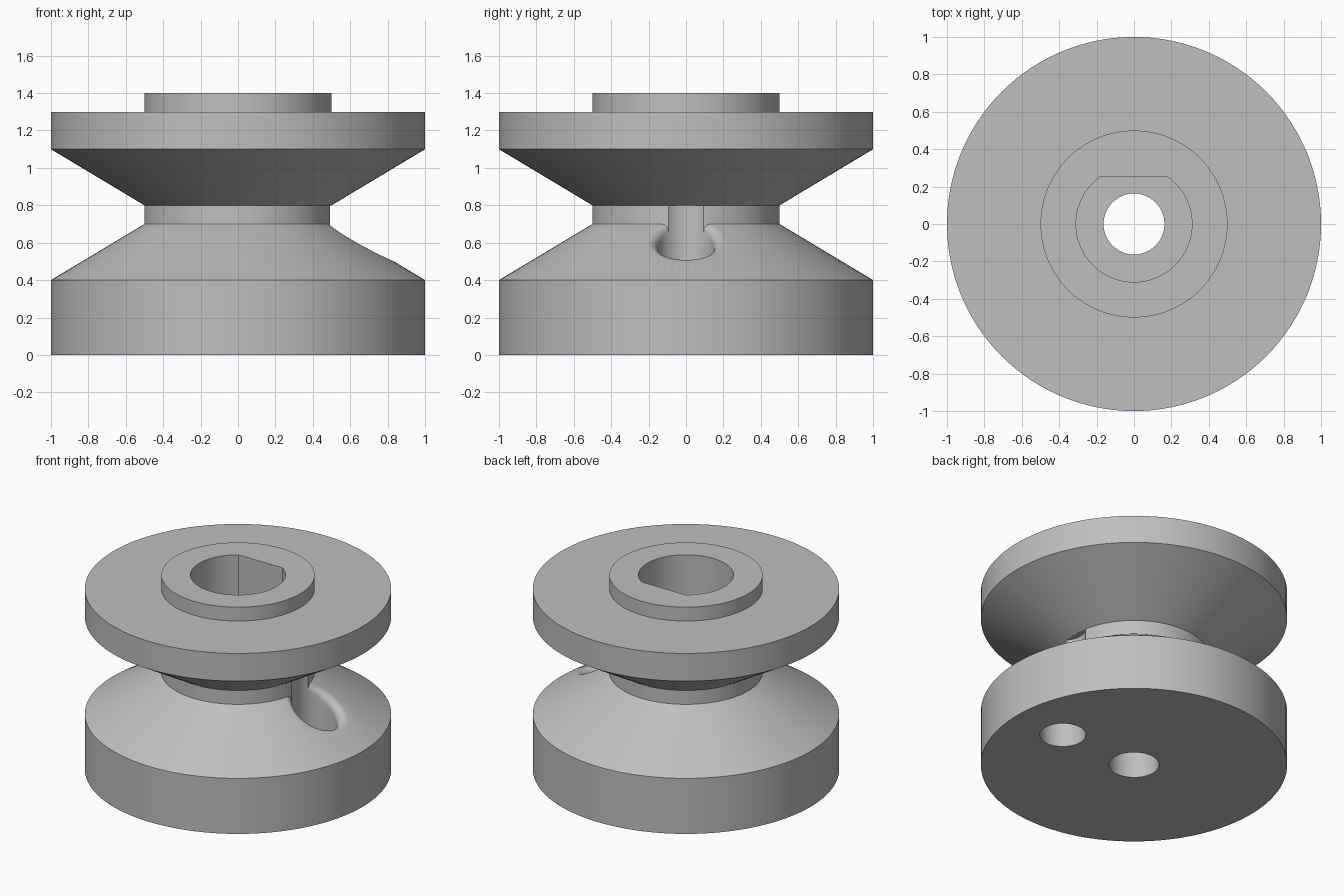
import bpy, bmesh, math
from mathutils import Vector

if "Cube" in bpy.data.objects:
    bpy.data.objects.remove(bpy.data.objects["Cube"])

SEG = 128
HOLE_X, HOLE_R, FILLET = 0.607, 0.15, 0.05

grey = bpy.data.materials.new("plain grey")
grey.diffuse_color = (0.52, 0.52, 0.52, 1)
grey.use_nodes = True
grey.node_tree.nodes["Principled BSDF"].inputs["Base Color"].default_value = grey.diffuse_color


def loft(name, rings):
    """Closed solid through equal-length rings of points, listed bottom to top."""
    bm = bmesh.new()
    loops = [[bm.verts.new(p) for p in ring] for ring in rings]
    n = len(loops[0])
    for a, b in zip(loops, loops[1:]):
        for i in range(n):
            j = (i + 1) % n
            bm.faces.new((a[i], a[j], b[j], b[i]))
    bm.faces.new(loops[0][::-1])
    bm.faces.new(loops[-1])
    bmesh.ops.recalc_face_normals(bm, faces=bm.faces)
    mesh = bpy.data.meshes.new(name)
    bm.to_mesh(mesh)
    bm.free()
    mesh.materials.append(grey)
    obj = bpy.data.objects.new(name, mesh)
    bpy.context.collection.objects.link(obj)
    return obj


def circle(r, z, x=0.0, seg=SEG):
    return [(x + r * math.cos(2 * math.pi * i / seg), r * math.sin(2 * math.pi * i / seg), z)
            for i in range(seg)]


def cut(target, cutter):
    bpy.context.view_layer.objects.active = target
    mod = target.modifiers.new("cut", 'BOOLEAN')
    mod.operation, mod.solver, mod.object = 'DIFFERENCE', 'EXACT', cutter
    bpy.ops.object.modifier_apply(modifier=mod.name)
    bpy.data.objects.remove(cutter)


# Turned body: thick base, sloped groove, upper flange and raised collar
profile = [(1, 0), (1, 0.4), (0.5, 0.7), (0.5, 0.8), (1, 1.1), (1, 1.3), (0.5, 1.3), (0.5, 1.4)]
body = loft("spool", [circle(r, z) for r, z in profile])

# Flared mouth of the cord hole: a ball rolled along the edge of hole and slope
normal_z = 1 / math.hypot(1, 0.6)
arcs = []
for i in range(64):
    t = 2 * math.pi * i / 64
    radial = Vector((math.cos(t), math.sin(t), 0))
    c = radial * (HOLE_R + FILLET) + Vector((HOLE_X, 0, 0))
    rho = c.length
    slope = Vector((0.6 * c.x / rho, 0.6 * c.y / rho, 1)) * normal_z
    c.z = 0.7 - 0.6 * (rho - 0.5) - FILLET / normal_z
    arc = [c + FILLET * (-radial).slerp(slope, k / 8) for k in range(9)]
    below = Vector((arc[0].x, arc[0].y, 0.3))
    above = Vector((arc[-1].x, arc[-1].y, 0.79))
    arcs.append([below] + arc + [above])
mouth = loft("hole_mouth", list(zip(*arcs)))
cut(mouth, loft("core_guard", [circle(0.5, 0.2), circle(0.5, 0.9)]))
cut(body, mouth)

# Straight cord hole, notching the core
cut(body, loft("cord_hole", [circle(HOLE_R, -0.1, HOLE_X, 64), circle(HOLE_R, 0.7998, HOLE_X, 64)]))

# Centre screw hole and D-shaped shaft bore
cut(body, loft("screw_hole", [circle(0.163, -0.1, seg=64), circle(0.163, 1.0, seg=64)]))
a0 = math.asin(0.255 / 0.31)
sweep = math.pi + 2 * a0
d_shape = [(0.31 * math.cos(math.pi - a0 + sweep * i / 72),
            0.31 * math.sin(math.pi - a0 + sweep * i / 72)) for i in range(73)]
cut(body, loft("shaft_bore", [[(x, y, z) for x, y in d_shape] for z in (0.4, 1.6)]))

# Smooth turned surfaces with crisp edges
bpy.ops.object.select_all(action='DESELECT')
body.select_set(True)
bpy.context.view_layer.objects.active = body
bpy.ops.object.shade_smooth_by_angle(angle=math.radians(25))
